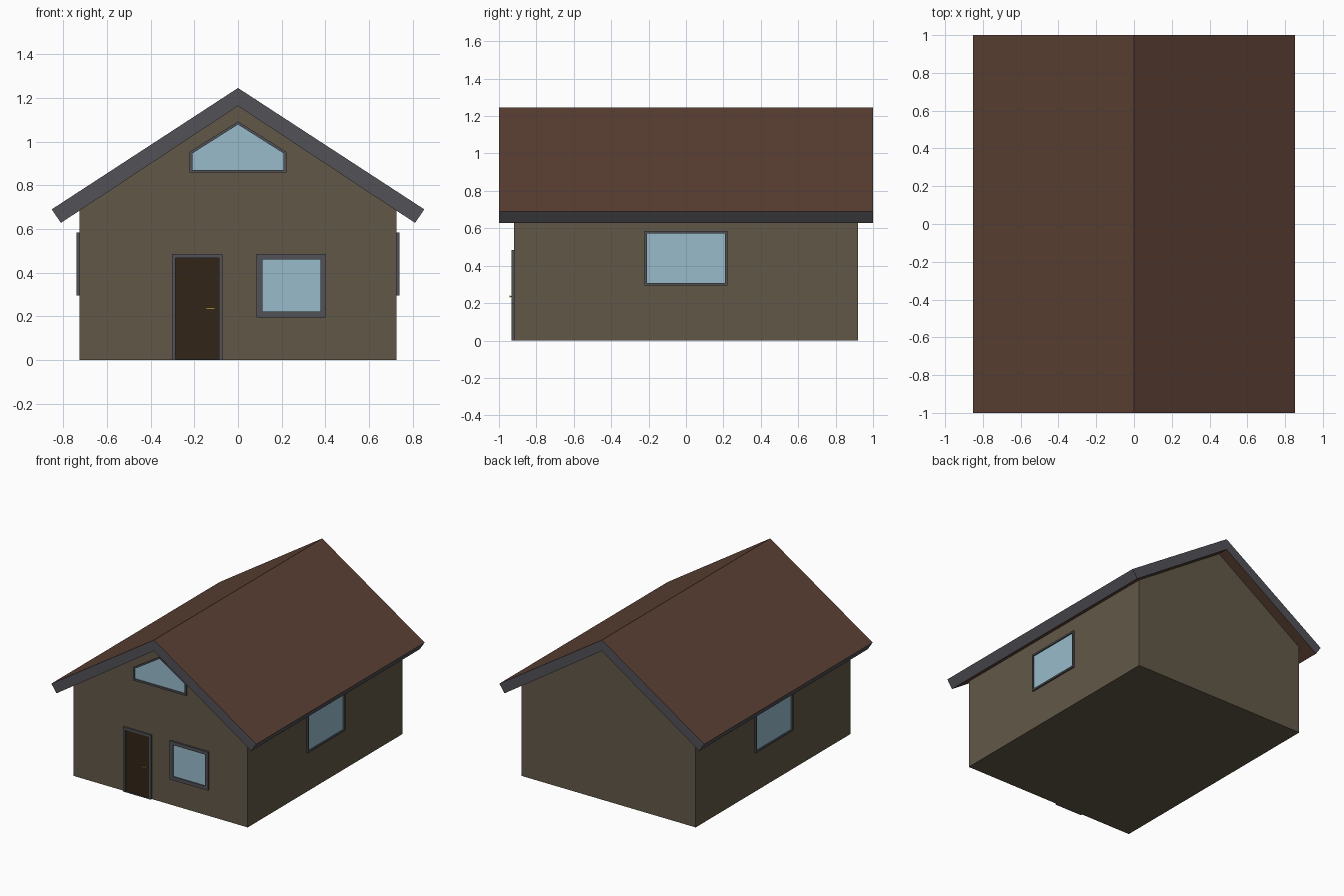
import bpy, bmesh

if "Cube" in bpy.data.objects:
    bpy.data.objects.remove(bpy.data.objects["Cube"])

WX, WY = 0.725, 0.92   # wall half sizes


def material(name, rgb):
    m = bpy.data.materials.new(name)
    m.diffuse_color = (*rgb, 1)
    m.use_nodes = True
    m.node_tree.nodes["Principled BSDF"].inputs["Base Color"].default_value = m.diffuse_color
    return m


WALL = material("wall", (0.12, 0.098, 0.064))
TILE = material("roof_tile", (0.105, 0.052, 0.034))
TRIM = material("trim", (0.085, 0.082, 0.095))
GLASS = material("glass", (0.32, 0.50, 0.60))
WOOD = material("door_wood", (0.032, 0.018, 0.009))
BRASS = material("brass", (0.35, 0.25, 0.04))


def front(u, v, d):    # d = distance out of the front wall
    return (u, -WY - d, v)


def right(u, v, d):
    return (WX + d, u, v)


def left(u, v, d):
    return (-WX - d, -u, v)


def rect(u0, u1, v0, v1):
    return [(u0, v0), (u1, v0), (u1, v1), (u0, v1)]


def finish(name, bm, mat):
    bmesh.ops.recalc_face_normals(bm, faces=bm.faces)
    me = bpy.data.meshes.new(name)
    bm.to_mesh(me)
    bm.free()
    me.materials.append(mat)
    ob = bpy.data.objects.new(name, me)
    bpy.context.collection.objects.link(ob)
    return ob


def bridge(bm, a, b):
    for i in range(len(a)):
        j = (i + 1) % len(a)
        bm.faces.new((a[i], a[j], b[j], b[i]))


def prism(name, profile, place, d0, d1, mat):
    bm = bmesh.new()
    a, b = [[bm.verts.new(place(u, v, d)) for u, v in profile] for d in (d0, d1)]
    bm.faces.new(a)
    bm.faces.new(b)
    bridge(bm, a, b)
    return finish(name, bm, mat)


def frame(name, outer, inner, place, d0, d1, mat=TRIM):
    bm = bmesh.new()
    o0, o1, i1, i0 = [[bm.verts.new(place(u, v, d)) for u, v in p]
                      for p, d in ((outer, d0), (outer, d1), (inner, d1), (inner, d0))]
    for a, b in ((o0, o1), (o1, i1), (i1, i0), (i0, o0)):
        bridge(bm, a, b)
    return finish(name, bm, mat)


def window(name, outer, inner, place):
    frame(name + "_frame", outer, inner, place, -0.005, 0.013)
    prism(name + "_glass", inner, place, -0.005, 0.004, GLASS)


# Gabled house body
prism("walls", [(-WX, 0), (WX, 0), (WX, 0.692), (0, 1.163), (-WX, 0.692)],
      front, 0, -2 * WY, WALL)

# Chevron roof with trim on the gable ends and eaves
roof = prism("roof", [(0, 1.245), (0.852, 0.69), (0.81, 0.628), (0, 1.163),
                      (-0.81, 0.628), (-0.852, 0.69)],
             front, 1 - WY, -1 - WY, TILE)
roof.data.materials.append(TRIM)
for p in roof.data.polygons:
    p.material_index = 1 if abs(p.normal.z) < 0.7 else 0

# Windows
window("front_window", rect(0.085, 0.402, 0.195, 0.485),
       rect(0.112, 0.377, 0.222, 0.46), front)
window("gable_window",
       [(-0.221, 0.858), (0.221, 0.858), (0.221, 0.953), (0, 1.092), (-0.221, 0.953)],
       [(-0.209, 0.871), (0.209, 0.871), (0.209, 0.946), (0, 1.078), (-0.209, 0.946)],
       front)
for side, place in (("right", right), ("left", left)):
    window(side + "_window", rect(-0.222, 0.222, 0.295, 0.585),
           rect(-0.209, 0.209, 0.308, 0.572), place)

# Front door
frame("door_frame", rect(-0.302, -0.072, 0, 0.485), rect(-0.285, -0.088, 0.006, 0.468),
      front, -0.005, 0.013)
prism("door", rect(-0.285, -0.088, 0.006, 0.468), front, -0.005, 0.006, WOOD)
prism("handle_stem", rect(-0.112, -0.105, 0.232, 0.239), front, 0.005, 0.02, BRASS)
prism("handle_lever", rect(-0.146, -0.105, 0.231, 0.24), front, 0.019, 0.025, BRASS)
